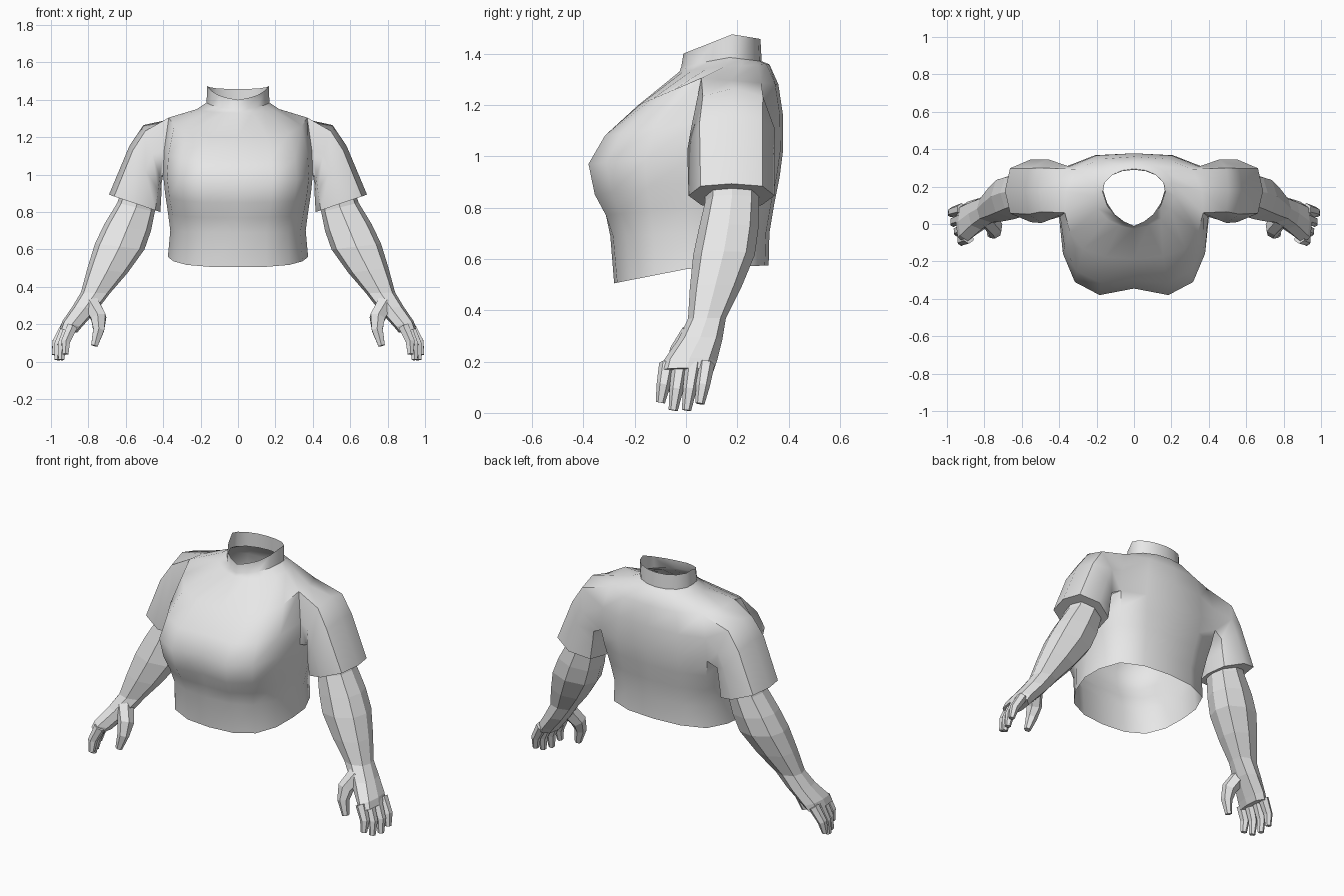
import bpy, bmesh, math
from mathutils import Vector

if "Cube" in bpy.data.objects:
    bpy.data.objects.remove(bpy.data.objects["Cube"])

grey = bpy.data.materials.new("plain grey")
grey.diffuse_color = (0.8, 0.8, 0.8, 1)
grey.use_nodes = True
grey.node_tree.nodes["Principled BSDF"].inputs["Base Color"].default_value = grey.diffuse_color


def finish(bm, name, smooth=None):
    bmesh.ops.recalc_face_normals(bm, faces=bm.faces[:])
    me = bpy.data.meshes.new(name)
    bm.to_mesh(me)
    bm.free()
    me.materials.append(grey)
    ob = bpy.data.objects.new(name, me)
    bpy.context.collection.objects.link(ob)
    if smooth:
        me.shade_smooth()
        me.set_sharp_from_angle(angle=math.radians(smooth))
    return ob


def skin(bm, a, b):
    """Join two closed rings of equal length with quads."""
    n = len(a)
    for i in range(n):
        j = (i + 1) % n
        bm.faces.new((a[i], a[j], b[j], b[i]))


# Eight-sided limb section: u runs from the inner to the outer side, v front to back
SECTION = [(.1, -.7), (0, 0), (.1, .7), (.5, 1), (.9, .72), (1, 0), (.9, -.72), (.5, -1)]


def limb_ring(bm, side, xi, zi, xo, zo, y0, y1):
    mid, half = (y0 + y1) / 2, (y1 - y0) / 2
    return [bm.verts.new((side * (xi + u * (xo - xi)), mid + v * half, zi + u * (zo - zi)))
            for u, v in SECTION]


# Shirt: half sections from front centre to back centre, boxy and pointed
BOX_X = [0, .46, .79, .95, 1, 1, .9, .52, 0]
BOX_Y = [-1, -1, -.83, -.46, 0, .38, .8, .97, 1]
OVAL_X = [0, .32, .62, .86, 1, .95, .72, .38, 0]
OVAL_Y = [-1, -.88, -.68, -.37, 0, .38, .73, .93, 1]

# z front, z side, z back, half width, y front, y side, y back, oval share, centre dent
ROWS = [
    (.505, .56, .575, .375, -.28, .00, .322, .35, 0),
    (.69, .70, .70, .362, -.295, .00, .325, .3, 0),
    (.77, .80, .82, .375, -.32, .01, .345, .2, .008),
    (.85, .90, .92, .39, -.36, .02, .365, .1, .025),
    (.97, 1.0, 1.02, .40, -.38, .03, .378, 0, .035),
    (1.08, 1.13, 1.16, .395, -.32, .04, .378, .1, .02),
    (1.20, 1.305, 1.28, .37, -.185, .06, .36, .3, 0),
    (1.33, 1.35, 1.358, .22, -.025, .15, .325, .8, 0),
    (1.35, 1.385, 1.37, .168, -.018, .17, .295, 1, 0),
    (1.40, 1.475, 1.457, .165, -.01, .18, .29, 1, 0),
]

bm = bmesh.new()
grid = []
for zf, zs, zb, w, yf, ym, yb, o, dent in ROWS:
    ring = []
    for k in range(16):
        c = k if k <= 8 else 16 - k
        x = w * (BOX_X[c] * (1 - o) + OVAL_X[c] * o) * (1 if k <= 8 else -1)
        t = BOX_Y[c] * (1 - o) + OVAL_Y[c] * o
        y = ym + (t * (ym - yf) if t < 0 else t * (yb - ym))
        z = zs + abs(t) * ((zf if t < 0 else zb) - zs)
        ring.append(bm.verts.new((x, y + (dent if k == 0 else 0), z)))
    grid.append(ring)

# Torso panels, leaving the arm openings free
for r in range(len(ROWS) - 1):
    for k in range(16):
        if r in (4, 5) and k in (4, 5, 10, 11):
            continue
        j = (k + 1) % 16
        bm.faces.new((grid[r][k], grid[r][j], grid[r + 1][j], grid[r + 1][k]))

# Sleeves grow from the arm openings and close underneath
SLEEVE = [
    (.408, .955, .505, 1.265, .02, .345),
    (.41, .89, .58, 1.155, .005, .345),
    (.415, .80, .69, .893, .01, .345),
]
for side, (a, b, c) in ((1, (4, 5, 6)), (-1, (12, 11, 10))):
    prev = [grid[r][k] for r, k in
            ((4, a), (4, b), (4, c), (5, c), (6, c), (6, b), (6, a), (5, a))]
    for row in SLEEVE:
        ring = limb_ring(bm, side, *row)
        skin(bm, prev, ring)
        prev = ring
    bm.faces.new(prev)
finish(bm, "shirt", 50)

# Arms: upper arm, elbow, forearm, wrist, palm, knuckles
ARM = [
    (.44, .88, .61, .95, .075, .285),
    (.445, .80, .645, .85, .075, .285),
    (.465, .70, .715, .735, .05, .282),
    (.50, .60, .765, .63, .028, .268),
    (.59, .475, .805, .50, .015, .215),
    (.685, .365, .84, .37, .008, .155),
    (.75, .28, .885, .295, -.03, .142),
    (.835, .185, .94, .215, -.09, .12),
    (.86, .155, .952, .175, -.10, .108),
]


def tube(bm, path, radii, sides=6):
    pts = [Vector(p) for p in path]
    prev = None
    for i, p in enumerate(pts):
        d = (pts[min(i + 1, len(pts) - 1)] - pts[max(i - 1, 0)]).normalized()
        u = d.cross(Vector((0, 1, 0))).normalized()
        v = d.cross(u)
        ring = []
        for k in range(sides):
            a = math.tau * (k + .5) / sides
            ring.append(bm.verts.new(p + (u * math.cos(a) + v * math.sin(a)) * radii[i]))
        if prev:
            skin(bm, prev, ring)
        else:
            bm.faces.new(ring)
        prev = ring
    bm.faces.new(prev)


# Finger base and tip
FINGERS = [
    ((.885, -.073, .19), (.922, -.10, .04)),
    ((.90, -.022, .19), (.945, -.05, .01)),
    ((.915, .03, .19), (.966, .002, .01)),
    ((.92, .08, .19), (.98, .054, .036)),
]

for side, label in ((1, "left"), (-1, "right")):
    bm = bmesh.new()
    prev = None
    for row in ARM:
        ring = limb_ring(bm, side, *row)
        if prev:
            skin(bm, prev, ring)
        else:
            bm.faces.new(ring)
        prev = ring
    bm.faces.new(prev)
    finish(bm, label + "_arm")

    bm = bmesh.new()
    for base, tip in FINGERS:
        b, t = Vector(base), Vector(tip)
        m = b.lerp(t, .55) + Vector((.016, 0, 0))
        path = [(side * p.x, p.y, p.z) for p in (b, m, t)]
        tube(bm, path, (.032, .027, .018))
    finish(bm, label + "_fingers")

    bm = bmesh.new()
    thumb = [(.785, .03, .31), (.745, -.02, .235), (.745, -.045, .17), (.768, -.055, .085)]
    tube(bm, [(side * x, y, z) for x, y, z in thumb], (.05, .046, .034, .02))
    finish(bm, label + "_thumb")
